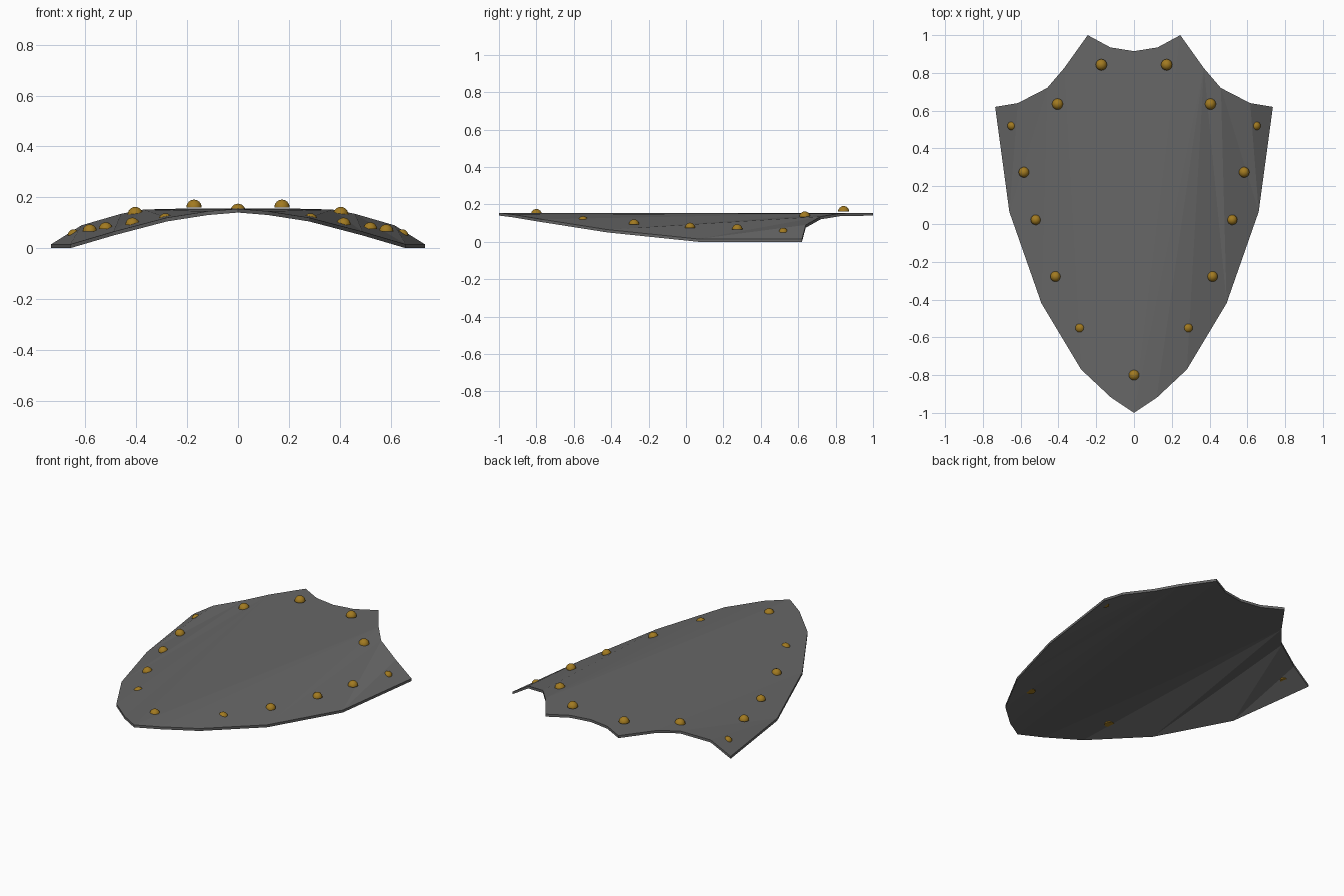
import bpy, bmesh, math

if "Cube" in bpy.data.objects:
    bpy.data.objects.remove(bpy.data.objects["Cube"])


def material(name, color):
    m = bpy.data.materials.new(name)
    m.diffuse_color = (*color, 1.0)
    m.use_nodes = True
    m.node_tree.nodes["Principled BSDF"].inputs["Base Color"].default_value = m.diffuse_color
    return m


def add_object(name, bm, mat, smooth=False):
    bmesh.ops.recalc_face_normals(bm, faces=bm.faces[:])
    me = bpy.data.meshes.new(name)
    bm.to_mesh(me)
    bm.free()
    me.materials.append(mat)
    for p in me.polygons:
        p.use_smooth = smooth
    ob = bpy.data.objects.new(name, me)
    bpy.context.collection.objects.link(ob)
    return ob


steel = material("dark steel", (0.135, 0.135, 0.135))
brass = material("brass", (0.36, 0.195, 0.015))

# Right half of the outline, top notch round to bottom point
THICK = 0.015
half = [(0, .915, .155), (.125, .935, .155), (.245, 1, .155), (.37, .825, .152),
        (.46, .72, .135), (.615, .64, .09), (.735, .62, .015), (.66, .065, .015),
        (.49, -.42, .065), (.28, -.77, .12), (.12, -.92, .145), (0, -1, .155)]
# Facets bridging the upper outline to the lower outline
facets = [(5, 6, 7), (4, 5, 7), (4, 7, 8), (3, 4, 8), (3, 8, 9),
          (3, 9, 10), (3, 10, 11), (2, 3, 11), (1, 2, 11), (0, 1, 11)]

# Shield plate: front and back skins plus rim, mirrored
bm = bmesh.new()
for s in (1, -1):
    top = [bm.verts.new((s * x, y, z)) for x, y, z in half]
    low = [bm.verts.new((s * x, y, z - THICK)) for x, y, z in half]
    for f in facets:
        bm.faces.new([top[i] for i in f])
        bm.faces.new([low[i] for i in reversed(f)])
    for i in range(len(half) - 1):
        bm.faces.new((top[i], low[i], low[i + 1], top[i + 1]))
bmesh.ops.remove_doubles(bm, verts=bm.verts[:], dist=0.0005)
add_object("shield_plate", bm, steel)


# Domed rivets around the border
def rivet(name, x, y, z, r):
    b = bmesh.new()
    bmesh.ops.create_uvsphere(b, u_segments=16, v_segments=12, radius=r)
    bmesh.ops.bisect_plane(b, geom=b.verts[:] + b.edges[:] + b.faces[:],
                           plane_co=(0, 0, -0.0005), plane_no=(0, 0, -1),
                           clear_outer=True)
    bmesh.ops.holes_fill(b, edges=[e for e in b.edges if e.is_boundary])
    ob = add_object(name, b, brass, True)
    ob.location = (x, y, z)
    bpy.context.view_layer.objects.active = ob
    ob.select_set(True)
    bpy.ops.object.shade_smooth_by_angle(angle=math.radians(40))
    ob.select_set(False)


rivets = [(.173, .843, .161, .03), (.404, .635, .132, .03), (.646, .52, .05, .024),
          (.583, .274, .066, .028), (.52, .022, .075, .027), (.415, -.278, .092, .028),
          (.285, -.55, .109, .028), (0, -.8, .146, .029)]
for i, (x, y, z, r) in enumerate(rivets):
    for s in ((1, -1) if x else (1,)):
        rivet(f"rivet_{i}_{'right' if s > 0 else 'left'}", s * x, y, z, r)
